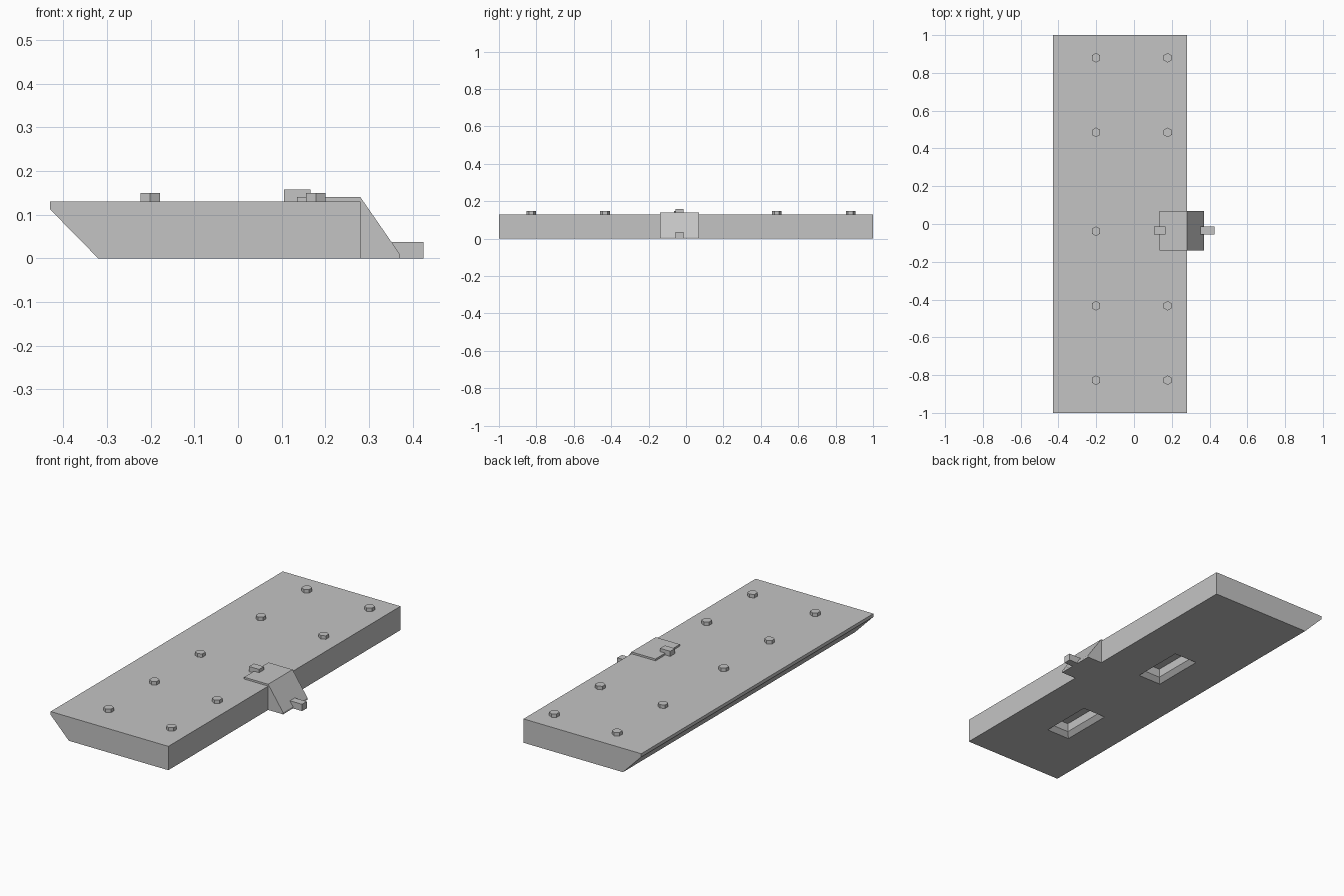
import bpy, bmesh, math

cube = bpy.data.objects.get("Cube")
if cube:
    bpy.data.objects.remove(cube, do_unlink=True)

grey = bpy.data.materials.new("plain_grey")
grey.use_nodes = True
grey.diffuse_color = (0.55, 0.55, 0.55, 1)
grey.node_tree.nodes["Principled BSDF"].inputs["Base Color"].default_value = (0.55, 0.55, 0.55, 1)


def finish(name, bm):
    bmesh.ops.recalc_face_normals(bm, faces=bm.faces)
    mesh = bpy.data.meshes.new(name)
    bm.to_mesh(mesh)
    bm.free()
    mesh.materials.append(grey)
    obj = bpy.data.objects.new(name, mesh)
    bpy.context.collection.objects.link(obj)
    return obj


def loft(name, rings):
    """Closed solid through matching rings of points."""
    bm = bmesh.new()
    loops = [[bm.verts.new(p) for p in ring] for ring in rings]
    n = len(loops[0])
    for a, b in zip(loops, loops[1:]):
        for i in range(n):
            j = (i + 1) % n
            bm.faces.new((a[i], a[j], b[j], b[i]))
    bm.faces.new(loops[0])
    bm.faces.new(loops[-1])
    return finish(name, bm)


def extrude_y(name, profile, y0, y1):
    return loft(name, [[(x, y, z) for x, z in profile] for y in (y0, y1)])


def box(name, x0, x1, y0, y1, z0, z1):
    return extrude_y(name, [(x0, z0), (x1, z0), (x1, z1), (x0, z1)], y0, y1)


def rectangle(cx, cy, hx, hy, z):
    return [(cx + sx * hx, cy + sy * hy, z)
            for sx, sy in ((-1, -1), (1, -1), (1, 1), (-1, 1))]


# Slab with one sloping long side
DECK = 0.13
slab = extrude_y("slab", [(-0.43, DECK), (-0.43, 0.112), (-0.32, 0),
                          (0.28, 0), (0.28, DECK)], -1, 1)

# Two bevelled pockets in the underside
for cy in (0.24, -0.498):
    cutter = loft("pocket_cutter", [
        rectangle(-0.026, cy, 0.07 - inset, 0.146 - inset, z)
        for inset, z in ((-0.02, -0.02), (0.023, 0.023), (0.023, 0.07))])
    cutter.hide_render = True
    mod = slab.modifiers.new("pocket", "BOOLEAN")
    mod.operation = "DIFFERENCE"
    mod.solver = "EXACT"
    mod.object = cutter
    bpy.context.view_layer.objects.active = slab
    bpy.ops.object.modifier_apply(modifier=mod.name)
    bpy.data.objects.remove(cutter, do_unlink=True)

# Edge bracket: thin plate on the deck running into a sloping wedge
extrude_y("bracket_plate", [(0.135, DECK), (0.28, DECK), (0.28, 0.14), (0.135, 0.14)], -0.14, 0.07)
extrude_y("bracket_wedge", [(0.28, 0), (0.37, 0), (0.37, 0.01), (0.28, 0.14)], -0.14, 0.07)

# Square lugs at both ends of the bracket
box("upper_lug", 0.105, 0.166, -0.055, -0.014, DECK, 0.158)
box("lower_lug", 0.352, 0.425, -0.055, -0.014, 0, 0.037)

# Hexagonal bolt heads; the bracket takes the place of one
for x in (-0.201, 0.178):
    for y in (0.88, 0.485, -0.038, -0.433, -0.827):
        if x > 0 and abs(y) < 0.1:
            continue
        loft("bolt_head", [[(x + 0.0255 * math.sin(k * math.pi / 3),
                             y + 0.0255 * math.cos(k * math.pi / 3), z)
                            for k in range(6)] for z in (DECK, 0.149)])
